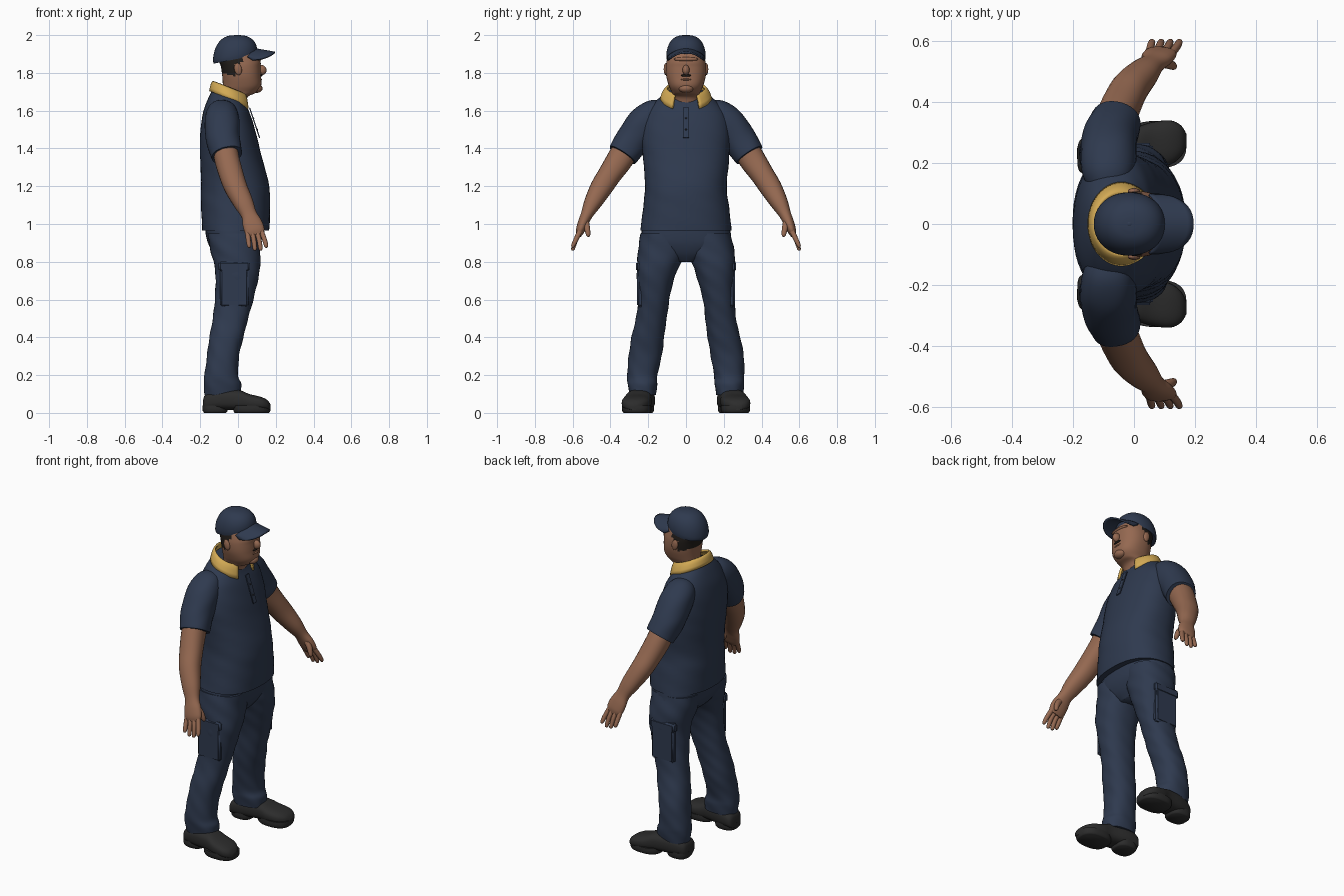
import bpy, bmesh, math
from mathutils import Vector, Matrix

if "Cube" in bpy.data.objects:
    bpy.data.objects.remove(bpy.data.objects["Cube"])


def material(name, r, g, b):
    m = bpy.data.materials.new(name)
    m.use_nodes = True
    m.diffuse_color = (r, g, b, 1)
    bsdf = m.node_tree.nodes["Principled BSDF"]
    bsdf.inputs["Base Color"].default_value = (r, g, b, 1)
    bsdf.inputs["Roughness"].default_value = 0.8
    return m


NAVY = material("navy_cloth", 0.028, 0.042, 0.078)
SKIN = material("skin", 0.30, 0.14, 0.082)
GOLD = material("gold_collar", 0.65, 0.40, 0.09)
BLACK = material("shoe_black", 0.025, 0.025, 0.025)
HAIR = material("dark_hair", 0.015, 0.012, 0.010)


def finish(name, bm, mats, angle=50):
    bmesh.ops.recalc_face_normals(bm, faces=bm.faces)
    mesh = bpy.data.meshes.new(name)
    bm.to_mesh(mesh)
    bm.free()
    for m in mats:
        mesh.materials.append(m)
    ob = bpy.data.objects.new(name, mesh)
    bpy.context.collection.objects.link(ob)
    bpy.ops.object.select_all(action="DESELECT")
    ob.select_set(True)
    bpy.context.view_layer.objects.active = ob
    bpy.ops.object.shade_smooth_by_angle(angle=math.radians(angle))
    return ob


def spline(keys, steps):
    """Catmull-Rom interpolation of equal-length tuples."""
    out = []
    for i in range(len(keys) - 1):
        a, b, c, d = (keys[max(0, min(len(keys) - 1, i + k))] for k in (-1, 0, 1, 2))
        for s in range(steps):
            t = s / steps
            out.append([0.5 * (2 * q + (r - p) * t + (2 * p - 5 * q + 4 * r - w) * t * t
                        + (3 * q - p - 3 * r + w) * t ** 3) for p, q, r, w in zip(a, b, c, d)])
    return out + [list(keys[-1])]


def loft(name, rings, mat, power=2.2, steps=5, n=32, fold=0, rule=None):
    """Skin through rings given as centre + two half-axis vectors."""
    bm = bmesh.new()
    loops = []
    for i, k in enumerate(spline(rings, steps)):
        c, u, v = Vector(k[:3]), Vector(k[3:6]), Vector(k[6:9])
        loop = []
        for j in range(n):
            a = math.tau * j / n
            ca, sa = math.cos(a), math.sin(a)
            r = 1 + fold * math.sin(c.z * 42 + 2 * a) * math.sin(c.z * 17 + 3 * a)
            cu = math.copysign(abs(ca) ** (2 / power), ca) * r
            sv = math.copysign(abs(sa) ** (2 / power), sa) * r
            loop.append(bm.verts.new(c + u * cu + v * sv))
        loops.append(loop)
    for a, b in zip(loops, loops[1:]):
        for j in range(n):
            bm.faces.new((a[j], a[(j + 1) % n], b[(j + 1) % n], b[j]))
    bm.faces.new(loops[0])
    bm.faces.new(loops[-1])
    if rule:
        for f in bm.faces:
            f.material_index = rule(f.calc_center_median())
    return finish(name, bm, mat if isinstance(mat, list) else [mat])


def level(z, x0, x1, y0, y1, tilt=0):
    """Horizontal ring from its extents, optionally tilted along x."""
    h = (x1 - x0) / 2
    return ((x0 + x1) / 2, (y0 + y1) / 2, z, h, 0, h * tilt, 0, (y1 - y0) / 2, 0)


def tube(name, path, mat, s=1, **kw):
    """Limb through (x, y, z, x radius, side radius), mirrored by s."""
    rings = []
    for i, (x, y, z, a, b) in enumerate(path):
        t = Vector(path[min(i + 1, len(path) - 1)][:3]) - Vector(path[max(i - 1, 0)][:3])
        t.y *= s
        t.normalize()
        u = Vector((1, 0, 0))
        u = (u - t * u.dot(t)).normalized()
        rings.append((x, y * s, z, *(u * a), *(t.cross(u) * b)))
    return loft(name, rings, mat, **kw)


def block(name, loc, size, mat, bevel=0.01, tilt=0):
    bm = bmesh.new()
    bmesh.ops.create_cube(bm, size=1, matrix=Matrix.Translation(loc)
                          @ Matrix.Rotation(tilt, 4, "Y") @ Matrix.Diagonal((*size, 1)))
    bmesh.ops.bevel(bm, geom=bm.edges[:], offset=bevel, segments=3, affect="EDGES")
    return finish(name, bm, [mat])


def blob(name, loc, size, mat, tilt=0):
    bm = bmesh.new()
    bmesh.ops.create_uvsphere(bm, u_segments=16, v_segments=10, radius=1,
                              matrix=Matrix.Translation(loc) @ Matrix.Rotation(tilt, 4, "Y")
                              @ Matrix.Diagonal((*size, 1)))
    return finish(name, bm, [mat])


def sheet(name, nu, nv, point, mat, thick):
    """Thickened grid surface point(u, v)."""
    bm = bmesh.new()
    g = [[bm.verts.new(point(i / nu, j / nv)) for j in range(nv + 1)] for i in range(nu + 1)]
    for i in range(nu):
        for j in range(nv):
            bm.faces.new((g[i][j], g[i + 1][j], g[i + 1][j + 1], g[i][j + 1]))
    ob = finish(name, bm, [mat])
    mod = ob.modifiers.new("thickness", "SOLIDIFY")
    mod.thickness = thick
    mod.offset = 0
    return ob


# Shirt body
shirt = [(0.965, -0.19, 0.165, 0.242), (1.1, -0.195, 0.17, 0.226), (1.2, -0.195, 0.165, 0.216),
         (1.35, -0.2, 0.128, 0.228), (1.48, -0.2, 0.095, 0.235), (1.58, -0.187, 0.065, 0.215),
         (1.645, -0.16, 0.045, 0.165, -0.15), (1.69, -0.13, 0.035, 0.105, -0.35)]
loft("shirt_body", [level(z, a, b, -w, w, *t) for z, a, b, w, *t in shirt], NAVY, 2.3, n=48, fold=0.008)
block("shirt_placket", (0.088, 0, 1.535), (0.006, 0.034, 0.17), NAVY, 0.002, -0.32)
for z in (1.5, 1.56):
    blob("shirt_button", (0.178 - 0.33 * (z - 1.27), 0, z), (0.004, 0.005, 0.005), BLACK)


# Turned-down collar, open at the front
def collar_point(u, v):
    a = math.radians(32 + 296 * u)
    front = max(0, math.cos(a)) ** 2
    x = -0.04 + (0.088 + 0.018 * v) * math.cos(a)
    y = (0.098 + 0.034 * v) * math.sin(a)
    return x, y, 1.715 - 0.4 * (x + 0.04) - v * v * (0.055 + 0.02 * front)


sheet("collar", 40, 5, collar_point, GOLD, 0.014)

# Head: hair is painted on the back and temples
head = [(1.6, -0.09, 0.03, 0.07), (1.67, -0.085, 0.05, 0.076), (1.695, -0.08, 0.095, 0.075),
        (1.73, -0.08, 0.122, 0.09), (1.78, -0.083, 0.122, 0.104), (1.83, -0.09, 0.12, 0.107),
        (1.865, -0.1, 0.118, 0.102), (1.92, -0.1, 0.09, 0.09)]


def hair_rule(p):
    return int((p.x < -0.015 and p.z > 1.79 - 0.3 * (p.x + 0.05)) or (p.x < 0.02 and p.z > 1.845))


loft("head", [level(z, a, b, -w, w) for z, a, b, w in head], [SKIN, HAIR], 2.3, 6, 48, rule=hair_rule)
blob("nose", (0.125, 0, 1.815), (0.026, 0.019, 0.027), SKIN, -0.3)
blob("chin", (0.1, 0, 1.718), (0.03, 0.04, 0.024), SKIN)
blob("brow_ridge", (0.103, 0, 1.872), (0.021, 0.066, 0.012), SKIN)
blob("moustache", (0.121, 0, 1.787), (0.008, 0.028, 0.007), HAIR)
blob("lower_lip", (0.118, 0, 1.765), (0.01, 0.028, 0.006), SKIN)
for s, side in ((1, "left"), (-1, "right")):
    blob(side + "_ear", (0.0, 0.108 * s, 1.82), (0.02, 0.01, 0.032), SKIN, -0.2)

# Cap crown and curved brim
crown = []
for i in range(8):
    a = math.radians(12 * i)
    r = max(0.05, math.cos(a) ** 0.75)
    crown.append(level(1.89 + 0.11 * math.sin(a), -0.015 - 0.117 * r, -0.015 + 0.117 * r,
                       -0.104 * r, 0.104 * r, 0.22 * (1 - i / 8)))
crown.insert(0, level(1.872, -0.128, 0.1, -0.102, 0.102, 0.2))
loft("cap_crown", crown, NAVY, 2.1, 3, 40)
blob("cap_top_button", (-0.015, 0, 1.996), (0.01, 0.01, 0.005), NAVY)


def brim_point(u, v):
    w = 2 * u - 1
    rim = math.sqrt(max(0, 1 - abs(w) ** 2.6))
    x0 = 0.035 + 0.045 * math.sqrt(1 - w * w * 0.9)
    return x0 + v * (0.03 + 0.085 * rim), w * 0.096, 1.928 - 0.02 * v - 0.042 * w * w


sheet("cap_brim", 24, 6, brim_point, NAVY, 0.009)

# Trouser seat
seat = [(0.8, -0.08, 0.07, 0.06), (0.84, -0.125, 0.1, 0.15), (0.89, -0.155, 0.12, 0.235),
        (0.94, -0.17, 0.128, 0.238), (1.0, -0.175, 0.13, 0.23)]
loft("trouser_seat", [level(z, a, b, -w, w) for z, a, b, w in seat], NAVY, 2.5)

leg = [(0.095, -0.175, 0.015, 0.16, 0.3), (0.15, -0.18, 0.018, 0.152, 0.308), (0.2, -0.178, 0.0, 0.15, 0.31),
       (0.3, -0.165, 0.005, 0.13, 0.305), (0.4, -0.15, 0.03, 0.115, 0.288), (0.5, -0.135, 0.052, 0.102, 0.265),
       (0.62, -0.12, 0.088, 0.085, 0.255), (0.75, -0.122, 0.113, 0.048, 0.26), (0.85, -0.142, 0.12, 0.005, 0.256),
       (0.95, -0.16, 0.12, 0.01, 0.238)]
arm = [(-0.07, 0.30, 1.43, 0.066, 0.066), (-0.06, 0.345, 1.35, 0.066, 0.07), (-0.035, 0.405, 1.26, 0.064, 0.062),
       (-0.01, 0.45, 1.19, 0.06, 0.058), (0.03, 0.495, 1.11, 0.052, 0.046), (0.058, 0.525, 1.05, 0.042, 0.032),
       (0.075, 0.545, 1.005, 0.052, 0.028), (0.088, 0.56, 0.965, 0.053, 0.023), (0.094, 0.568, 0.94, 0.042, 0.014)]
sleeve = [(-0.085, 0.10, 1.60, 0.05, 0.05), (-0.085, 0.155, 1.585, 0.08, 0.078), (-0.085, 0.215, 1.54, 0.092, 0.09),
          (-0.08, 0.28, 1.45, 0.09, 0.09), (-0.062, 0.326, 1.38, 0.084, 0.084), (-0.058, 0.336, 1.365, 0.082, 0.08)]
upper = [(-0.186, 0.06, 0.03), (-0.17, 0.10, 0.058), (-0.1, 0.125, 0.07), (0, 0.122, 0.068), (0.06, 0.1, 0.076),
         (0.12, 0.085, 0.072), (0.155, 0.068, 0.05), (0.172, 0.045, 0.02)]


def shoe_y(x):
    return 0.25 + 0.15 * x


for s, side in ((1, "left"), (-1, "right")):
    # Trouser leg with cargo pocket
    loft(side + "_trouser_leg", [level(z, a, b, *sorted((c * s, d * s))) for z, a, b, c, d in leg],
         NAVY, 2.3, 7, 36, fold=0.03)
    block(side + "_cargo_pocket", (-0.02, 0.243 * s, 0.665), (0.15, 0.034, 0.21), NAVY)
    block(side + "_pocket_flap", (-0.02, 0.245 * s, 0.775), (0.165, 0.042, 0.055), NAVY)

    # Shoe upper and two-part sole
    loft(side + "_shoe", [(x, shoe_y(x) * s, (t + 0.015) / 2, 0, w, 0, 0, 0, (t - 0.015) / 2)
                          for x, t, w in upper], BLACK, 2.7)
    for part, x0, x1, w in (("heel", -0.187, -0.055, 0.062), ("sole", -0.025, 0.172, 0.077)):
        y = shoe_y((x0 + x1) / 2) * s
        loft(side + "_shoe_" + part, [level(z, x0 + d, x1 - d, y - w + d, y + w - d)
                                      for z, d in ((0, 0.008), (0.012, 0), (0.04, 0))], BLACK, 2.6, 2)

    # Sleeve, arm with palm, fingers and thumb
    tube(side + "_sleeve", sleeve, NAVY, s, fold=0.012)
    tube(side + "_arm", arm, SKIN, s, n=24)
    for i, name in enumerate(("little", "ring", "middle", "index")):
        d = (i - 1.5) * 0.025
        drop = (0.86 if i in (1, 2) else 0.875)
        tube(f"{side}_{name}_finger", [(0.087 + d, 0.562, 0.96, 0.013, 0.014),
             (0.098 + d * 1.15, 0.584, 0.915, 0.0125, 0.0125), (0.104 + d * 1.2, 0.598, drop + 0.01, 0.011, 0.01),
             (0.105 + d * 1.2, 0.601, drop, 0.005, 0.005)], SKIN, s, n=12, steps=3)
    tube(side + "_thumb", [(0.08, 0.535, 1.03, 0.018, 0.017), (0.115, 0.525, 0.985, 0.016, 0.016),
         (0.13, 0.518, 0.945, 0.012, 0.012), (0.133, 0.516, 0.932, 0.005, 0.005)], SKIN, s, n=12, steps=3)
